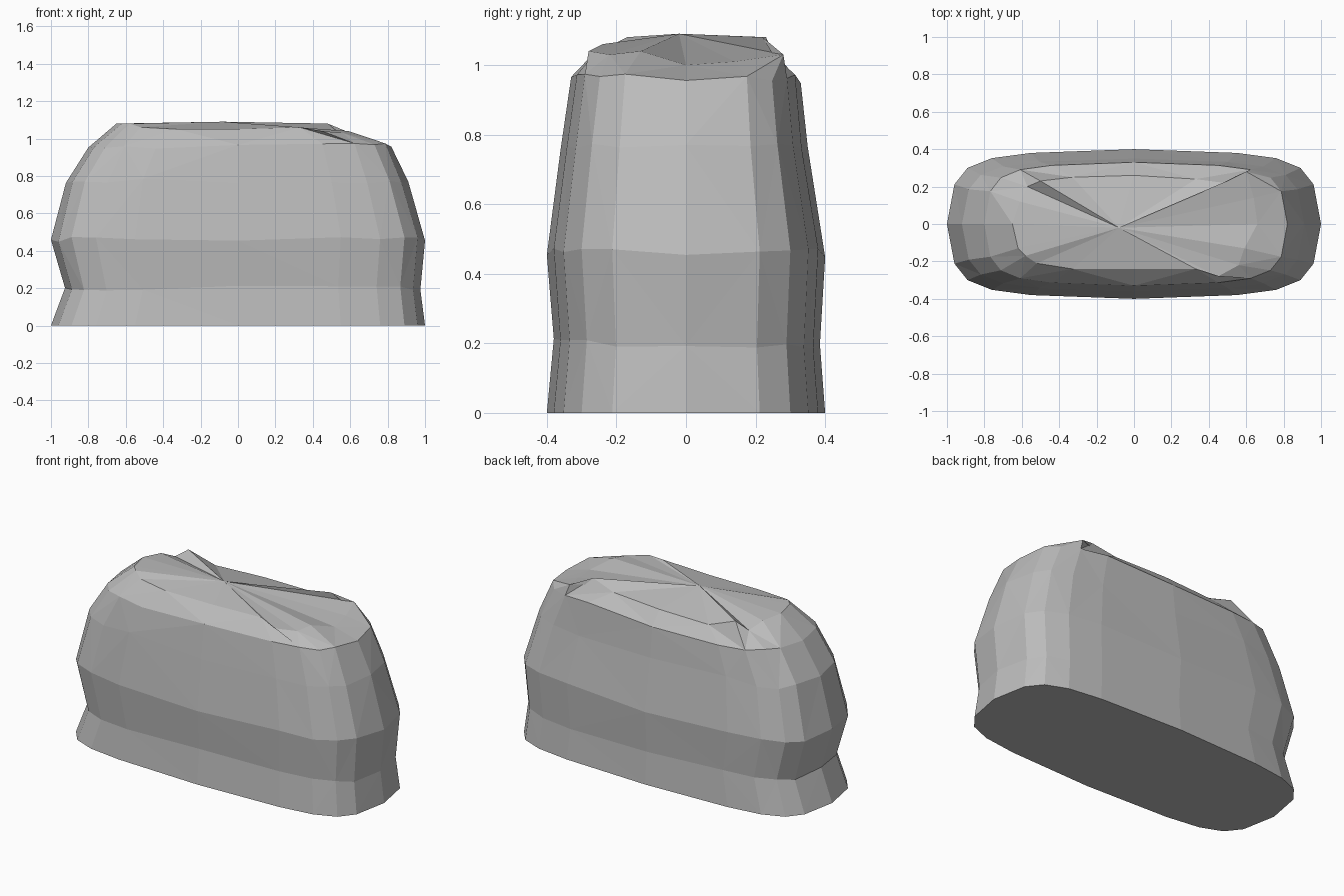
import bpy
import bmesh
import random

random.seed(4)
cube = bpy.data.objects.get("Cube")
if cube:
    bpy.data.objects.remove(cube, do_unlink=True)

# Stone colour
stone = bpy.data.materials.new("stone_grey")
stone.use_nodes = True
grey = (0.5, 0.5, 0.5, 1)
stone.diffuse_color = grey
stone.node_tree.nodes["Principled BSDF"].inputs["Base Color"].default_value = grey

# Rounded quarter outline, from the end of the stone to the middle of its long side
QUARTER = [(1, 0), (.96, .53), (.89, .75), (.76, .88), (.55, .95), (0, 1)]
back = QUARTER + [(-x, y) for x, y in reversed(QUARTER[:-1])]
OUTLINE = back + [(x, -y) for x, y in reversed(back[1:-1])]

# Levels: height, left reach, right reach, front reach, back reach
LEVELS = [
    (0, 1, 1, .4, .4),
    (.2, .925, .975, .38, .385),
    (.46, 1, 1, .4, .4),
    (.77, .92, .91, .36, .35),
    (.96, .8, .82, .33, .33),
]

# Uneven rim around the top, counterclockwise from the +x end
RIM = [
    (.66, 0, 1), (.64, .14, 1.01), (.6, .28, 1.03), (.48, .22, 1.08), (.33, .24, 1.04),
    (0, .26, 1.03), (-.33, .25, 1.02), (-.5, .23, 1.08), (-.57, .2, 1.03), (-.61, .12, 1.07),
    (-.65, 0, 1.08), (-.62, -.13, 1.08), (-.58, -.17, 1.08), (-.52, -.21, 1.06), (-.33, -.24, 1.05),
    (0, -.24, 1.05), (.33, -.24, 1.06), (.45, -.28, 1.04), (.56, -.22, 1.03), (.59, -.13, 1.04),
]
PEAK = (-.08, -.02, 1.09)


def level_points(height, left, right, front, rear):
    """Scale the outline to one level, with slightly uneven heights above ground."""
    points = []
    for x, y in OUTLINE:
        lift = random.uniform(-.015, .015) if height else 0
        points.append((x * (right if x > 0 else left),
                       y * (rear if y > 0 else front), height + lift))
    return points


bm = bmesh.new()
rings = [[bm.verts.new(p) for p in level_points(*level)] for level in LEVELS]
rings.append([bm.verts.new(p) for p in RIM])
count = len(OUTLINE)

# Sides: triangles with alternating diagonals
for row, (low, high) in enumerate(zip(rings, rings[1:])):
    for i in range(count):
        j = (i + 1) % count
        a, b, c, d = low[i], low[j], high[j], high[i]
        if (i + row) % 2:
            bm.faces.new((a, b, c))
            bm.faces.new((a, c, d))
        else:
            bm.faces.new((a, b, d))
            bm.faces.new((b, c, d))

# Flat underside and fan-shaped top
bm.faces.new(list(reversed(rings[0])))
peak = bm.verts.new(PEAK)
for i in range(count):
    bm.faces.new((rings[-1][i], rings[-1][(i + 1) % count], peak))
bmesh.ops.recalc_face_normals(bm, faces=bm.faces)

mesh = bpy.data.meshes.new("boulder")
bm.to_mesh(mesh)
bm.free()
mesh.materials.append(stone)
boulder = bpy.data.objects.new("boulder", mesh)
bpy.context.scene.collection.objects.link(boulder)
